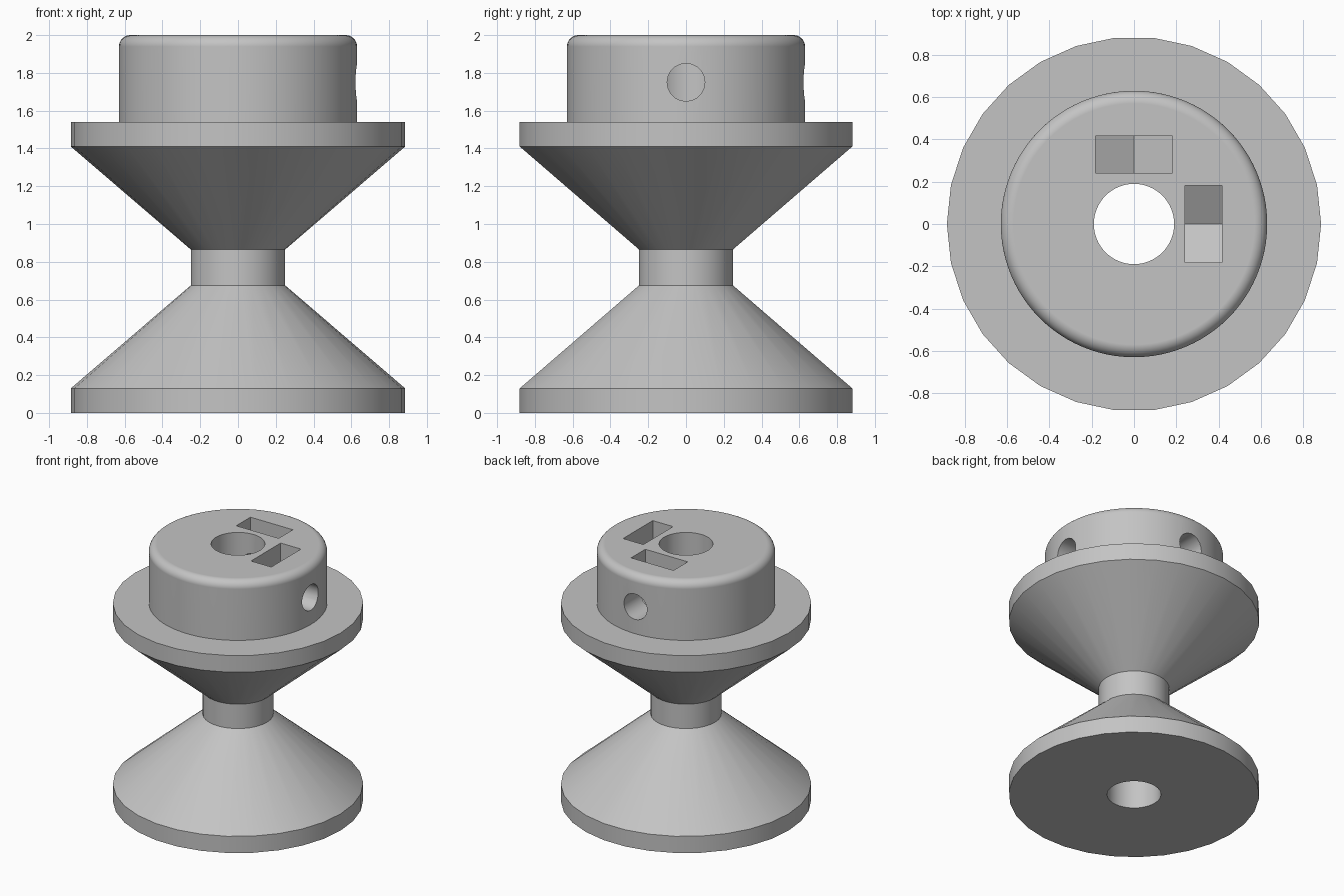
import bpy
import math
from mathutils import Matrix, Vector

cube = bpy.data.objects.get("Cube")
if cube:
    bpy.data.objects.remove(cube, do_unlink=True)

grey = bpy.data.materials.new("plain grey")
grey.use_nodes = True
colour = (0.55, 0.55, 0.55, 1)
grey.diffuse_color = colour
grey.node_tree.nodes["Principled BSDF"].inputs["Base Color"].default_value = colour


def make_object(name, verts, faces):
    mesh = bpy.data.meshes.new(name)
    mesh.from_pydata(verts, [], faces)
    mesh.materials.append(grey)
    obj = bpy.data.objects.new(name, mesh)
    bpy.context.collection.objects.link(obj)
    return obj


def lathe(name, profile, sides):
    """Closed solid turned round z from (radius, height) pairs, bottom to top."""
    verts, faces = [], []
    for r, z in profile:
        for i in range(sides):
            a = math.tau * i / sides
            verts.append((r * math.cos(a), r * math.sin(a), z))
    for row in range(len(profile) - 1):
        for i in range(sides):
            a, b = row * sides + i, row * sides + (i + 1) % sides
            faces.append((a, b, b + sides, a + sides))
    faces.append(tuple(reversed(range(sides))))
    faces.append(tuple(range(len(verts) - sides, len(verts))))
    return make_object(name, verts, faces)


def prism(name, outline, x0, x1):
    """Solid extruded along x from a counter-clockwise (y, z) outline."""
    n = len(outline)
    verts = [(x, y, z) for x in (x0, x1) for y, z in outline]
    faces = [(i, (i + 1) % n, (i + 1) % n + n, i + n) for i in range(n)]
    faces += [tuple(reversed(range(n))), tuple(range(n, 2 * n))]
    return make_object(name, verts, faces)


def combine(target, tool, operation):
    mod = target.modifiers.new("combine", "BOOLEAN")
    mod.operation = operation
    mod.solver = "EXACT"
    mod.object = tool
    bpy.context.view_layer.objects.active = target
    bpy.ops.object.modifier_apply(modifier=mod.name)
    bpy.data.objects.remove(tool, do_unlink=True)


# Faceted double-cone spool
rim, neck = 0.885, 0.25
spool = lathe("spool", [(rim, 0), (rim, 0.13), (neck, 0.675), (neck, 0.865),
                        (rim, 1.41), (rim, 1.54)], 30)

# Round hub with a rounded top edge
hub_r, fillet, steps = 0.63, 0.06, 8
arc = [(hub_r - fillet + fillet * math.cos(t), 2 - fillet + fillet * math.sin(t))
       for t in (math.pi / 2 * i / steps for i in range(steps + 1))]
hub = lathe("hub", [(hub_r, 1.47)] + arc, 96)
combine(spool, hub, "UNION")

# Bore through the whole length
combine(spool, lathe("bore", [(0.19, -0.1), (0.19, 2.1)], 64), "DIFFERENCE")

# Two set-screw holes with pointed nut slots, towards +x and +y
screw_z, half = 1.75, 0.183
tip = half / math.cos(math.pi / 6)
slot = [(0, screw_z - tip), (half, screw_z - tip / 2), (half, 2.1),
        (-half, 2.1), (-half, screw_z - tip / 2)]
hole = [(0.1 * math.cos(math.tau * i / 20), screw_z + 0.1 * math.sin(math.tau * i / 20))
        for i in range(20)]
for turn in (0, math.pi / 2):
    for outline, x0, x1 in ((slot, 0.24, 0.415), (hole, 0.1, 0.8)):
        cutter = prism("cutter", outline, x0, x1)
        cutter.data.transform(Matrix.Rotation(turn, 4, "Z"))
        combine(spool, cutter, "DIFFERENCE")

# Smooth curved walls, keep the edges and flat ends crisp
bpy.ops.object.select_all(action="DESELECT")
spool.select_set(True)
bpy.context.view_layer.objects.active = spool
bpy.ops.object.shade_smooth_by_angle(angle=math.radians(25))
flat = spool.modifiers.new("flat ends", "WEIGHTED_NORMAL")
flat.keep_sharp = True
